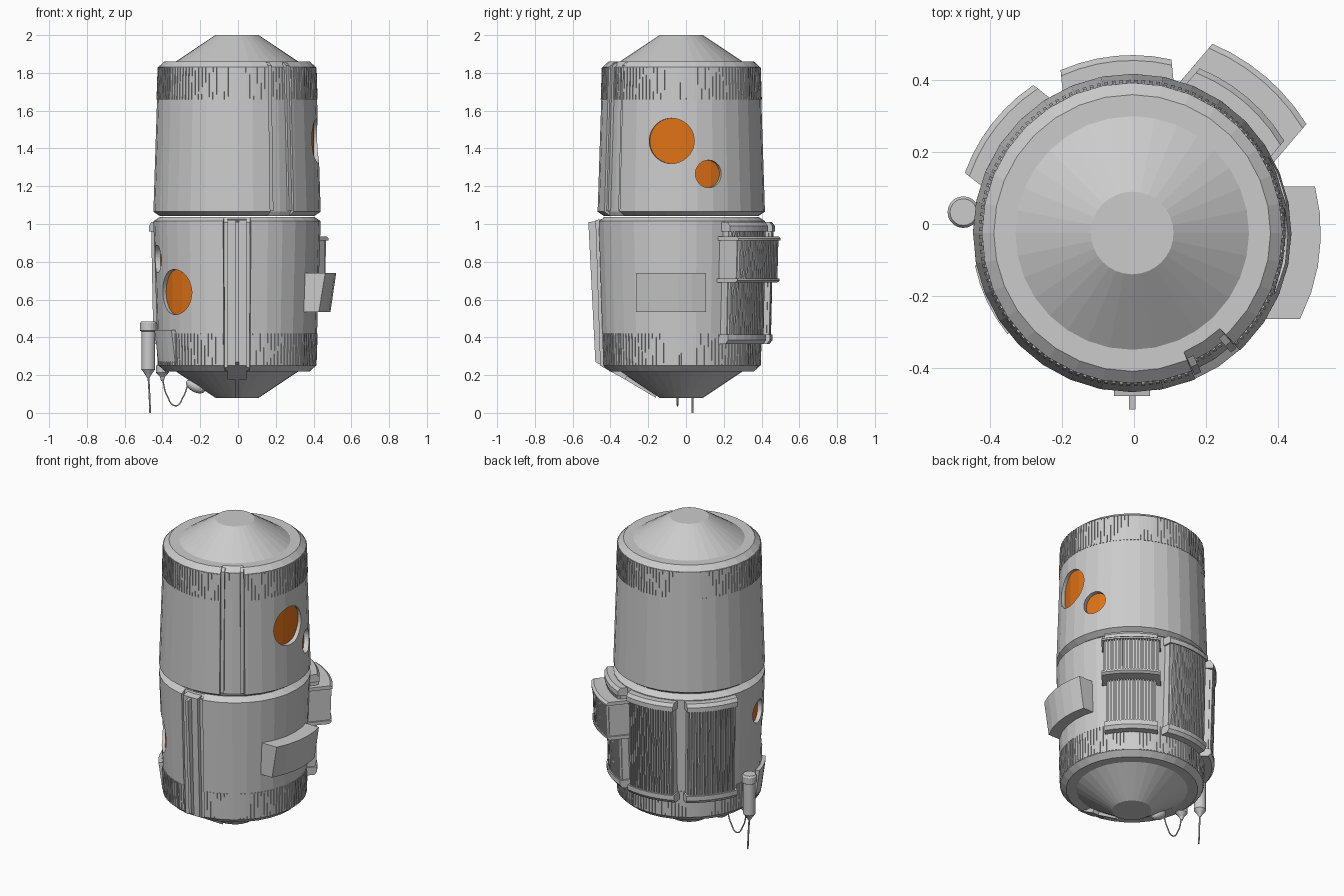
import bpy, bmesh, math
from mathutils import Matrix, Vector

if "Cube" in bpy.data.objects:
    bpy.data.objects.remove(bpy.data.objects["Cube"])

CENTRE = Vector((-0.005, -0.025, 0))
rad = math.radians


def material(name, rgb):
    m = bpy.data.materials.new(name)
    m.diffuse_color = (*rgb, 1)
    m.use_nodes = True
    m.node_tree.nodes["Principled BSDF"].inputs["Base Color"].default_value = m.diffuse_color
    return m


GREY = material("light_grey", (0.6, 0.6, 0.6))
ORANGE = material("orange", (0.75, 0.17, 0.008))
# turns the upper half into the lower half
FLIP = (Matrix.Translation((0, 0, 1.04))
        @ Matrix.Rotation(math.pi, 4, Vector((math.cos(rad(106.5)), math.sin(rad(106.5)), 0)))
        @ Matrix.Translation((0, 0, -1.04)))


def finish(bm, name, mat=GREY, matrix=None, origin=CENTRE):
    if matrix:
        bm.transform(matrix)
    bmesh.ops.recalc_face_normals(bm, faces=bm.faces)
    me = bpy.data.meshes.new(name)
    bm.to_mesh(me)
    bm.free()
    if mat:
        me.materials.append(mat)
    ob = bpy.data.objects.new(name, me)
    ob.location = origin
    bpy.context.collection.objects.link(ob)
    return ob


def lathe(bm, profile, angles, offset=None):
    """Closed solid of revolution; offset(angle_index, row) changes the radius."""
    rows = []
    for j, (r, z) in enumerate(profile):
        row = []
        for i, a in enumerate(angles):
            rr = r + (offset(i, j) if offset else 0)
            row.append(bm.verts.new((rr * math.cos(a), rr * math.sin(a), z)))
        rows.append(row)
    n = len(angles)
    for lo, hi in zip(rows, rows[1:]):
        for i in range(n):
            bm.faces.new((lo[i], lo[(i + 1) % n], hi[(i + 1) % n], hi[i]))
    bm.faces.new(rows[0])
    bm.faces.new(rows[-1])


def block(bm, angle, t0, t1, profile, n=1):
    """Sweep an (r, z) outline sideways around the body, from t0 to t1."""
    rot = Matrix.Rotation(rad(angle), 3, 'Z')
    cols = []
    for i in range(n + 1):
        t = t0 + (t1 - t0) * i / n
        cols.append([bm.verts.new(rot @ Vector((math.sqrt(r * r - t * t), t, z))) for r, z in profile])
    k = len(profile)
    for a, b in zip(cols, cols[1:]):
        for j in range(k):
            bm.faces.new((a[j], a[(j + 1) % k], b[(j + 1) % k], b[j]))
    bm.faces.new(cols[0])
    bm.faces.new(cols[-1])


def circle(n):
    return [2 * math.pi * i / n for i in range(n)]


def radial_cylinder(name, angle, z, r, start, end):
    bm = bmesh.new()
    lathe(bm, [(r, start), (r, end)], circle(40))
    m = Matrix.Translation((0, 0, z)) @ Matrix.Rotation(rad(angle), 4, 'Z') @ Matrix.Rotation(math.pi / 2, 4, 'Y')
    return bm, m


def boolean(ob, tool, operation):
    mod = ob.modifiers.new("cut", 'BOOLEAN')
    mod.operation, mod.object, mod.solver = operation, tool, 'EXACT'
    bpy.context.view_layer.objects.active = ob
    bpy.ops.object.modifier_apply(modifier=mod.name)
    bpy.data.objects.remove(tool)


# Body halves: faceted shell with a vertical channel, round windows and rib band
HALF = [(0.41, 1.043), (0.443, 1.065), (0.418, 1.83), (0.385, 1.86), (0.325, 1.86), (0.115, 2.0)]
CH0, CH1, DEPTH = -66.5, -47.5, 0.024


def body_half(prefix, matrix):
    marks = [(a, False) for a in (i * 11.25 - 180 for i in range(32)) if not CH0 - 1 < a < CH1 + 1]
    marks += [(CH0 - 0.1, False), (CH0, True), (-57, True), (CH1, True), (CH1 + 0.1, False)]
    marks.sort()
    bm = bmesh.new()
    lathe(bm, HALF, [rad(a) for a, _ in marks],
          lambda i, j: -DEPTH if marks[i][1] and j in (1, 2, 3) else 0)
    shell = finish(bm, prefix + "_shell", GREY, matrix)
    for label, angle, z, r in (("large", -7, 1.44, 0.12), ("small", 19.5, 1.265, 0.073)):
        bm, m = radial_cylinder("cutter", angle, z, r, 0.365, 0.55)
        boolean(shell, finish(bm, "cutter", None, matrix @ m), 'DIFFERENCE')
        bm, m = radial_cylinder("glass", angle, z, r, 0.36, 0.55)
        glass = finish(bm, f"{prefix}_{label}_window", ORANGE, matrix @ m)
        bm = bmesh.new()
        lathe(bm, [(0.408, 1.05), (0.408, 1.8)], circle(32))
        boolean(glass, finish(bm, "drum", None, matrix), 'INTERSECT')
    # fine ribs around the end
    bm = bmesh.new()
    for i in range(128):
        a = i * 360 / 128 - 180 + 1.4
        d = DEPTH if CH0 < a < CH1 else 0
        lo, hi = 0.4235 - d, 0.418 - d
        block(bm, a, -0.005, 0.005, [(lo - 0.012, 1.66), (lo + 0.003, 1.66), (hi + 0.003, 1.828), (hi - 0.012, 1.828)])
    finish(bm, prefix + "_rib_band", GREY, matrix)
    # raised rails along both sides of the channel
    bm = bmesh.new()
    for a in (CH0 + 1.6, CH1 - 1.6):
        block(bm, a, -0.01, 0.01, [(0.40, 1.07), (0.432, 1.07), (0.408, 1.84), (0.38, 1.857)])
    finish(bm, prefix + "_channel_rails", GREY, matrix)


body_half("upper", Matrix.Identity(4))
body_half("lower", FLIP)


# Ribbed panels around the back
def ribbed_panel(name, angle, w, z0, z1, r_bot, r_top, rail, ribs):
    bm = bmesh.new()
    inner = 0.395
    block(bm, angle, -w + 0.01, w - 0.01,
          [(inner, z0 + 0.01), (r_bot - 0.02, z0 + 0.01), (r_top - 0.02, z1 - 0.01), (inner, z1 - 0.01)], 6)
    c = min(0.02, rail * 0.5)
    block(bm, angle, -w, w, [(inner, z1 - rail), (r_top, z1 - rail), (r_top, z1 - c), (r_top - 0.015, z1), (inner, z1)], 6)
    block(bm, angle, -w, w, [(inner, z0), (r_bot - 0.015, z0), (r_bot, z0 + c), (r_bot, z0 + rail), (inner, z0 + rail)], 6)
    finish(bm, name, GREY)
    bm = bmesh.new()
    pitch = 2 * (w - 0.012) / ribs
    for i in range(ribs):
        t = -w + 0.012 + pitch * (i + 0.5)
        block(bm, angle, t - pitch * 0.28, t + pitch * 0.28,
              [(r_bot - 0.03, z0 + rail - 0.005), (r_bot - 0.007, z0 + rail - 0.005),
               (r_top - 0.007, z1 - rail + 0.005), (r_top - 0.03, z1 - rail + 0.005)])
    finish(bm, name + "_ribs", GREY)


for name, angle in (("right", 49.5), ("middle", 95.5), ("left", 142)):
    ribbed_panel(f"{name}_back_panel", angle, 0.155, 0.365, 1.01, 0.482, 0.495, 0.05, 18)
ribbed_panel("outer_back_box", 49.5, 0.172, 0.69, 0.935, 0.565, 0.572, 0.022, 20)

# Curved side box
bm = bmesh.new()
block(bm, 0, -0.24, 0.13, [(0.38, 0.535), (0.495, 0.535), (0.525, 0.74), (0.38, 0.74)], 5)
finish(bm, "side_box")

# Keel plate and fin down the front
bm = bmesh.new()
block(bm, 270, -0.05, 0.05, [(0.40, 1.03), (0.457, 1.02), (0.432, 0.25), (0.30, 0.176), (0.29, 0.2), (0.39, 0.27)])
block(bm, 270, -0.009, 0.009, [(0.41, 1.02), (0.492, 1.01), (0.455, 0.27), (0.135, 0.08), (0.13, 0.1), (0.37, 0.27)])
finish(bm, "front_keel")

# Low bracket at the left
bm = bmesh.new()
block(bm, 206, -0.11, 0.1, [(0.39, 0.27), (0.425, 0.27), (0.447, 0.44), (0.39, 0.44)], 4)
finish(bm, "left_bracket")

# Hanging canister
bm = bmesh.new()
lathe(bm, [(0.006, 0.185), (0.018, 0.205), (0.036, 0.23), (0.036, 0.43), (0.044, 0.435), (0.044, 0.475), (0.037, 0.485)], circle(20))
finish(bm, "canister", origin=(-0.475, 0.033, 0))

# Hose nozzle under the rim and float on the bottom cone
bm = bmesh.new()
lathe(bm, [(0.008, 0.17), (0.013, 0.19), (0.035, 0.215), (0.035, 0.25)], circle(16))
finish(bm, "hose_nozzle", origin=(-0.40, -0.045, 0))
bm = bmesh.new()
bmesh.ops.create_uvsphere(bm, u_segments=16, v_segments=10, radius=1)
bm.transform(Matrix.Rotation(rad(28), 4, 'Y') @ Matrix.Diagonal((0.055, 0.035, 0.03, 1)))
finish(bm, "hose_socket", origin=(-0.225, -0.045, 0.14))


# Hose loop and hanging rope
def tube(name, points, radius):
    cu = bpy.data.curves.new(name, 'CURVE')
    cu.dimensions, cu.bevel_depth, cu.bevel_resolution, cu.use_fill_caps = '3D', 1, 1, True
    sp = cu.splines.new('BEZIER')
    sp.bezier_points.add(len(points) - 1)
    for bp, p in zip(sp.bezier_points, points):
        bp.co = p
        bp.radius = radius
        bp.handle_left_type = bp.handle_right_type = 'AUTO'
    cu.bevel_depth = radius
    for bp in sp.bezier_points:
        bp.radius = 1
    cu.materials.append(GREY)
    bpy.context.collection.objects.link(bpy.data.objects.new(name, cu))


tube("hose_loop", [(-0.40, -0.045, 0.18), (-0.375, -0.045, 0.09), (-0.33, -0.045, 0.038),
                   (-0.29, -0.045, 0.085), (-0.265, -0.045, 0.15)], 0.004)
tube("hanging_rope", [(-0.475, 0.033, 0.2), (-0.47, 0.034, 0.12), (-0.465, 0.035, 0.0)], 0.005)
